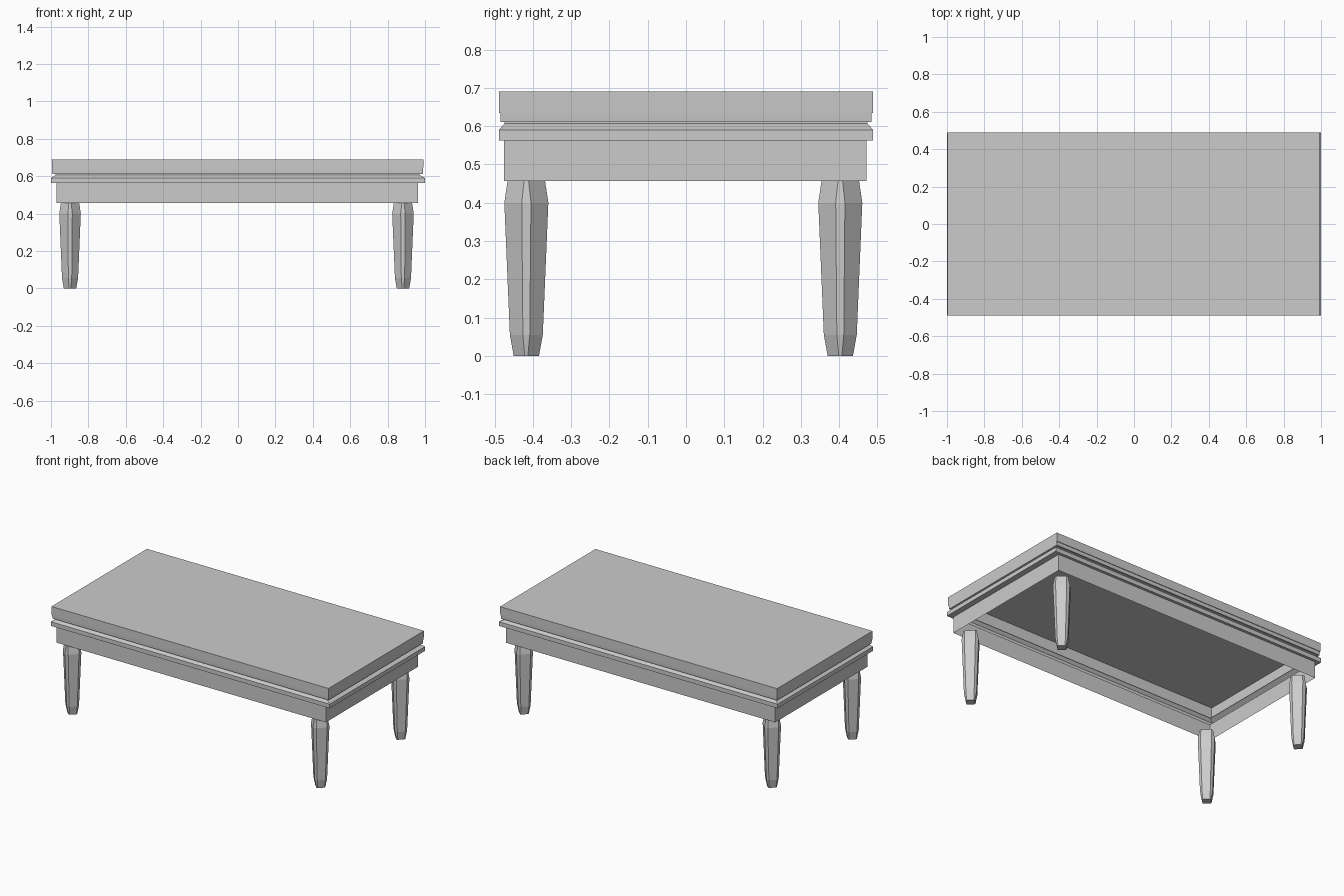
import bpy, bmesh

if "Cube" in bpy.data.objects:
    bpy.data.objects.remove(bpy.data.objects["Cube"])


def loft(name, rings, cap_bottom, cap_top):
    """Skin a stack of closed rings of equal length, bottom to top."""
    bm = bmesh.new()
    loops = [[bm.verts.new(p) for p in ring] for ring in rings]
    n = len(loops[0])
    for a, b in zip(loops, loops[1:]):
        for i in range(n):
            j = (i + 1) % n
            bm.faces.new((a[i], a[j], b[j], b[i]))
    if cap_bottom:
        bm.faces.new(loops[0][::-1])
    if cap_top:
        bm.faces.new(loops[-1])
    mesh = bpy.data.meshes.new(name)
    bm.to_mesh(mesh)
    bm.free()
    obj = bpy.data.objects.new(name, mesh)
    bpy.context.collection.objects.link(obj)
    return obj


def rect(x0, x1, hy, z, cy=0.0):
    return [(x0, cy - hy, z), (x1, cy - hy, z), (x1, cy + hy, z), (x0, cy + hy, z)]


# Hollow table body: apron, chamfered moulding, notch and overhanging top
loft("table_body", [
    rect(-0.97, 0.963, 0.473, 0.457, -0.002),
    rect(-0.97, 0.963, 0.473, 0.563, -0.002),
    rect(-1.0, 1.0, 0.489, 0.563),
    rect(-1.0, 1.0, 0.489, 0.590),
    rect(-0.975, 0.97, 0.474, 0.607),
    rect(-0.975, 0.97, 0.474, 0.611),
    rect(-0.993, 0.988, 0.484, 0.611),
    rect(-0.994, 0.990, 0.485, 0.634),
    rect(-0.994, 0.990, 0.489, 0.634),
    rect(-0.996, 0.992, 0.489, 0.690),
], False, True)

# Legs: tapered diamond section with narrow cut corners (z, radius, half corner width)
LEG = [(0.0, 0.033, 0.004), (0.055, 0.043, 0.009), (0.40, 0.0575, 0.012), (0.457, 0.049, 0.006)]


def leg_ring(x, y, z, r, c):
    pts = [(r, -c), (r, c), (c, r), (-c, r), (-r, c), (-r, -c), (-c, -r), (c, -r)]
    return [(x + px, y + py, z) for px, py in pts]


for side, x in (("left", -0.898), ("right", 0.882)):
    for end, y in (("front", -0.417), ("back", 0.403)):
        loft(f"{end}_{side}_leg", [leg_ring(x, y, *p) for p in LEG], True, True)
